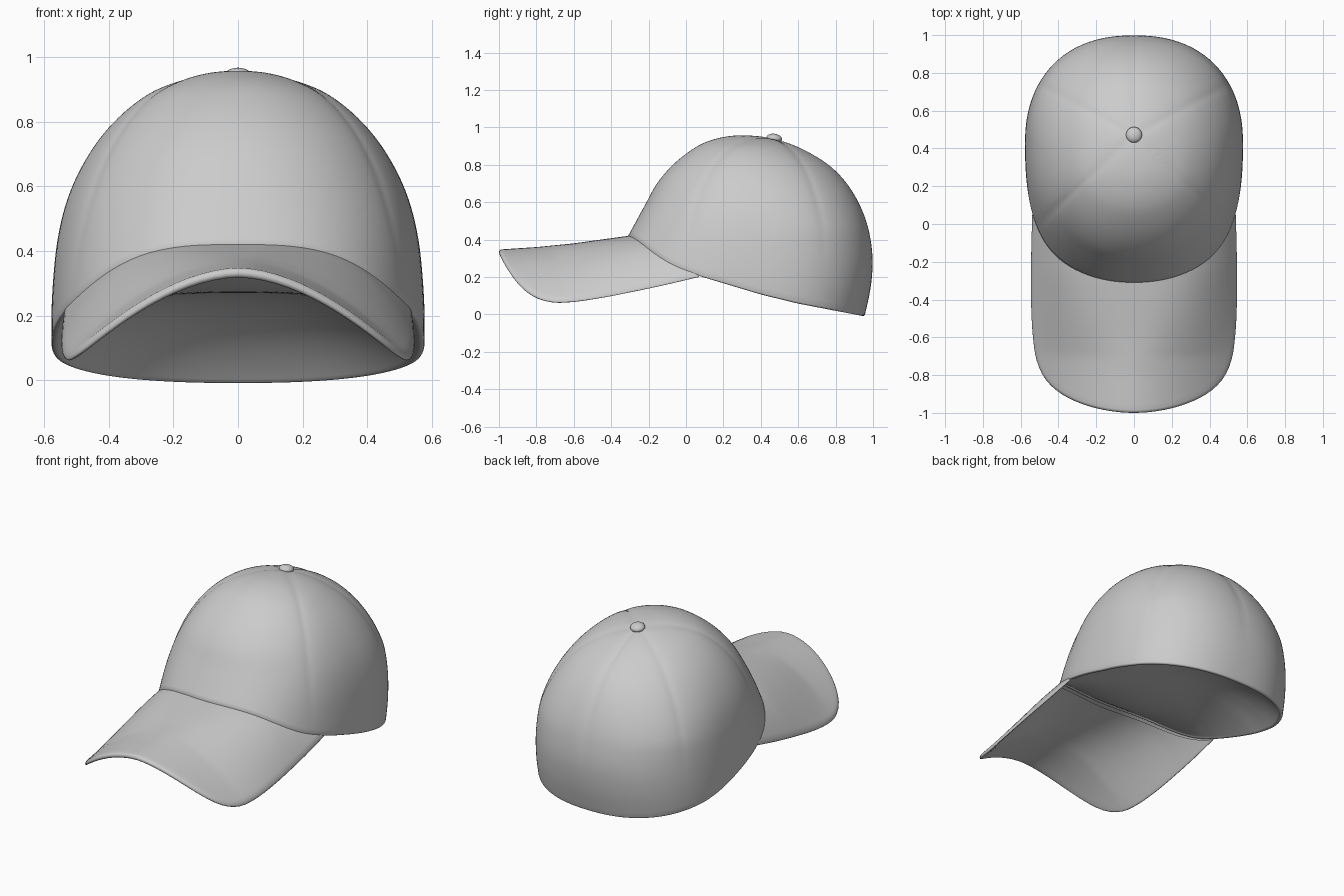
import bpy, bmesh
from math import sin, cos, pi, exp, copysign
from mathutils import Vector

if "Cube" in bpy.data.objects:
    bpy.data.objects.remove(bpy.data.objects["Cube"])

# crown cross-sections: height, front y, back y, half width
ROWS = [(.957, .30, .30, 0), (.95, .21, .415, .092), (.925, .115, .525, .187),
        (.88, .03, .635, .285), (.80, -.07, .765, .382), (.70, -.155, .862, .460),
        (.58, -.222, .933, .520), (.45, -.293, .978, .555), (.30, -.375, .998, .572),
        (.15, -.45, .988, .577), (0, -.52, .957, .57), (-.1, -.57, .93, .565)]
# right half of the brim outline, seen from above
OUTLINE = [(.538, .07), (.544, -.15), (.545, -.4), (.535, -.6), (.51, -.74),
           (.45, -.845), (.34, -.925), (.18, -.98), (0, -1.0)]
# seam directions around the button, seen from above
SEAMS = [Vector(d).normalized() for d in
         ((.45, -.42), (-.45, -.42), (.5, .27), (-.5, .27), (0, 1))]
BUTTON = Vector((0, .47))
NT, NR = 192, 48


def spline(pts, s):
    """Catmull-Rom through pts; pts carries a ghost point at each end."""
    n = len(pts) - 3
    i = min(int(s), n - 1)
    t = s - i
    return [.5 * (2 * b + (c - a) * t + (2 * a - 5 * b + 4 * c - d) * t * t
                  + (3 * b - a - 3 * c + d) * t ** 3)
            for a, b, c, d in zip(*pts[i:i + 4])]


def lerp_table(tab, v):
    for (a, za), (b, zb) in zip(tab, tab[1:]):
        if v <= b:
            break
    return za + (zb - za) * (v - a) / (b - a)


def brim_z(x, y):
    ridge = lerp_table([(-1, .347), (-.8, .36), (-.6, .38), (-.31, .42), (.1, .467)], y)
    drop = lerp_table([(-1, .315), (-.68, .305), (.06, .247)], y)
    power = lerp_table([(-1, 1.8), (-.7, 1.85), (-.25, 3.2), (.1, 3.6)], y)
    return ridge - drop * (abs(x) / .54) ** power


def rim_z(x, y):
    if y < .06:
        return brim_z(x, y)
    return lerp_table([(.06, .215), (.2, .174), (.4, .115), (.6, .067), (.8, .029), (.957, 0)], y)


g = ROWS[1]
CROWN = [(g[0], g[2], g[1], -g[3])] + ROWS + [(-.2, -.62, .9, .56)]


def crown_point(th, s):
    z, yf, yb, w = spline(CROWN, s)
    k = min(1, max(0, (.957 - z) / .5))
    yc = .30 + .12 * k
    e = 2 / (2 + .3 * k)
    sx, cy = sin(th), -cos(th)
    x = copysign(abs(sx) ** e, sx) * w
    y = yc + abs(cy) ** e * ((yf - yc) if cy < 0 else (yb - yc))
    return Vector((x, y, z))


def rim_param(th):
    lo, hi = 4.0, len(ROWS) - 1.0
    for _ in range(30):
        m = (lo + hi) / 2
        p = crown_point(th, m)
        if p.z > rim_z(p.x, p.y):
            lo = m
        else:
            hi = m
    return lo


def seam_groove(p):
    q = p.xy - BUTTON
    dip = 0
    for d in SEAMS:
        if q.dot(d) > 0:
            dist = abs(q.x * d.y - q.y * d.x)
            dip = max(dip, exp(-dist / .022))
    fade = min(1, max(0, (p.z - .2) / .4))
    return p + (Vector((0, .38, .35)) - p).normalized() * .0055 * dip * fade


def make(name, rows, closed):
    """Skin a grid of points as a smooth mesh."""
    bm = bmesh.new()
    vs = [[bm.verts.new(p) for p in r] for r in rows]
    n = len(rows[0])
    for a, b in zip(vs, vs[1:]):
        for i in range(n if closed else n - 1):
            j = (i + 1) % n
            bm.faces.new((a[i], a[j], b[j], b[i]))
    bmesh.ops.remove_doubles(bm, verts=bm.verts, dist=1e-4)
    bmesh.ops.recalc_face_normals(bm, faces=bm.faces)
    me = bpy.data.meshes.new(name)
    bm.to_mesh(me)
    bm.free()
    ob = bpy.data.objects.new(name, me)
    bpy.context.collection.objects.link(ob)
    for f in me.polygons:
        f.use_smooth = True
    return ob


# crown: meridians from the top to the sloping rim, then a shallow hollow underneath
angles = [-pi + 2 * pi * i / NT for i in range(NT)]
ends = [rim_param(a) for a in angles]
rows = [[seam_groove(crown_point(a, e * j / NR)) for a, e in zip(angles, ends)]
        for j in range(NR + 1)]
rim = rows[-1]
centre = Vector((0, .33, .27))
for a in (30, 60, 90, 120, 150):
    r = [p + Vector((-p.x, .35 - p.y, 0)).normalized() * .012 * (1 - cos(a * pi / 180))
         for p in rim]
    rows.append([q - Vector((0, 0, .008 * sin(a * pi / 180))) for q in r])
inner_rim = rows[-1]
for j in range(1, 21):
    t = (j / 20) ** 1.5
    rows.append([Vector((*p.xy.lerp(centre.xy, t),
                         p.z + (centre.z - p.z) * (1 - (1 - t) ** 3))) for p in inner_rim])
make("crown", rows, True)

# brim: spans from the front of the rim to the outline, with a rolled edge
inner = [p for p in (crown_point(a, e) for a, e in zip(angles, ends)) if p.y < .065]
half = [Vector(p) for p in OUTLINE]
full = [Vector((-p.x, p.y)) for p in half] + half[-2::-1]
ctrl = [2 * full[0] - full[1]] + full + [2 * full[-1] - full[-2]]
dense = [Vector(spline(ctrl, (len(full) - 1) * i / 800)) for i in range(801)]
acc = [0]
for a, b in zip(dense, dense[1:]):
    acc.append(acc[-1] + (b - a).length)
outer, k = [], 0
for i in range(len(inner)):
    while k < 800 and acc[k] < acc[-1] * i / (len(inner) - 1) - 1e-6:
        k += 1
    outer.append(dense[k])

R = .015
inset = [(Vector((0, -.4)) - q).normalized() * R for q in outer]


def brim_row(t, a):
    """t runs from the crown to the edge, a is the angle round the rolled edge."""
    row = []
    for p, q, d in zip(inner, outer, inset):
        xy = (p.xy * .98).lerp(q + d * (1 - cos(a)), t)
        row.append(Vector((xy.x, xy.y, brim_z(xy.x, xy.y) - R + R * sin(a))))
    return row


steps = [j / 24 for j in range(25)]
make("brim", [brim_row(t, pi / 2) for t in steps]
     + [brim_row(1, pi / 2 - pi * i / 8) for i in range(1, 8)]
     + [brim_row(t, -pi / 2) for t in reversed(steps)], False)

# top button
bpy.ops.mesh.primitive_uv_sphere_add(segments=32, ring_count=16, radius=1,
                                     location=(0, .472, .941), rotation=(-.15, 0, 0))
button = bpy.context.object
button.name = "top_button"
button.scale = (.042, .042, .025)
bpy.ops.object.shade_smooth()
